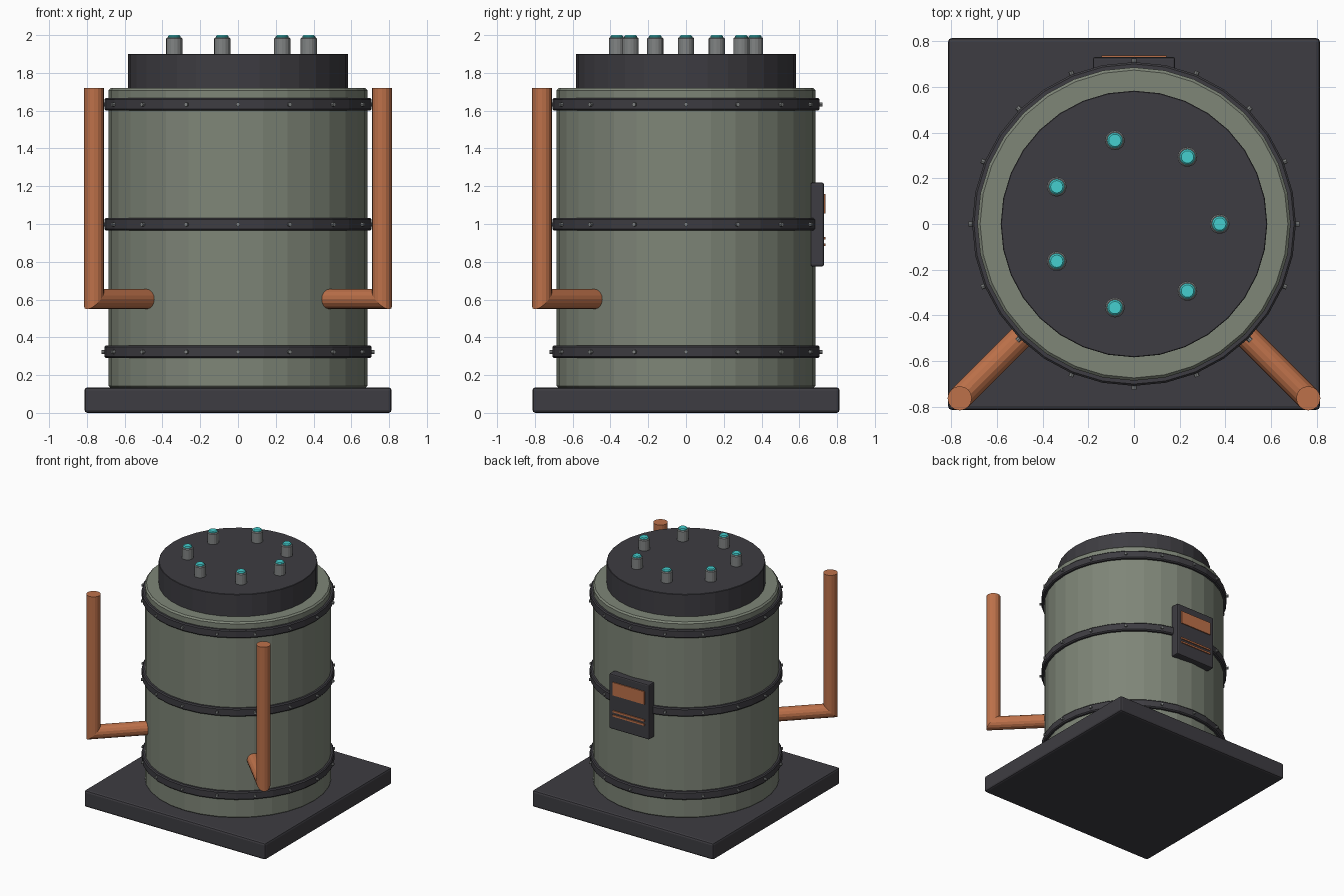
import bpy
import bmesh
from math import cos, sin, pi, radians
from mathutils import Matrix, Vector

cube = bpy.data.objects.get("Cube")
if cube:
    bpy.data.objects.remove(cube, do_unlink=True)


def material(name, rgb):
    m = bpy.data.materials.new(name)
    m.use_nodes = True
    color = (*rgb, 1)
    m.diffuse_color = color
    m.node_tree.nodes["Principled BSDF"].inputs["Base Color"].default_value = color
    return m


GREEN = material("sage green", (0.21, 0.236, 0.187))
DARK = material("charcoal", (0.048, 0.046, 0.054))
COPPER = material("copper", (0.51, 0.165, 0.068))
GREY = material("steel grey", (0.22, 0.23, 0.23))
TEAL = material("teal", (0.058, 0.62, 0.62))


def finish(name, bm, mat):
    bmesh.ops.recalc_face_normals(bm, faces=bm.faces)
    mesh = bpy.data.meshes.new(name)
    bm.to_mesh(mesh)
    bm.free()
    mesh.materials.append(mat)
    obj = bpy.data.objects.new(name, mesh)
    bpy.context.collection.objects.link(obj)
    return obj


def tube(bm, rings):
    """Skin a list of point rings and cap both ends."""
    loops = [[bm.verts.new(p) for p in ring] for ring in rings]
    n = len(loops[0])
    for a, b in zip(loops, loops[1:]):
        for i in range(n):
            j = (i + 1) % n
            bm.faces.new((a[i], a[j], b[j], b[i]))
    bm.faces.new(loops[0][::-1])
    bm.faces.new(loops[-1])


def drum(name, mat, r, z0, z1, chamfer, sides=32, at=((0, 0),)):
    """Upright cylinder with chamfered rims, repeated at each centre."""
    bm = bmesh.new()
    profile = [(r - chamfer, z0), (r, z0 + chamfer), (r, z1 - chamfer), (r - chamfer, z1)]
    angles = [2 * pi * i / sides for i in range(sides)]
    for x, y in at:
        tube(bm, [[(x + q * cos(a), y + q * sin(a), z) for a in angles] for q, z in profile])
    return finish(name, bm, mat)


def box(name, mat, lo, hi, bevel=0):
    bm = bmesh.new()
    lo, hi = Vector(lo), Vector(hi)
    bmesh.ops.create_cube(bm, size=1, matrix=Matrix.Translation((lo + hi) / 2)
                          @ Matrix.Diagonal((*(hi - lo), 1)))
    if bevel:
        bmesh.ops.bevel(bm, geom=bm.edges[:], offset=bevel, segments=2,
                        profile=0.5, affect='EDGES')
    return finish(name, bm, mat)


# Base, tank and lid
box("base_plate", DARK, (-0.813, -0.813, 0), (0.813, 0.813, 0.135), 0.016)
drum("tank_body", GREEN, 0.685, 0.13, 1.72, 0.012)
drum("lid", DARK, 0.583, 1.715, 1.9, 0.003)

# Bands with rivets
for label, z in (("lower", 0.323), ("middle", 0.998), ("upper", 1.633)):
    drum(label + "_band", DARK, 0.708, z - 0.033, z + 0.033, 0.008)
    bm = bmesh.new()
    for i in range(16):
        turn = Matrix.Rotation(2 * pi * i / 16, 4, 'Z')
        place = turn @ Matrix.Translation((0.711, 0, z)) @ Matrix.Rotation(pi / 2, 4, 'Y')
        bmesh.ops.create_cone(bm, cap_ends=True, segments=8, radius1=0.011,
                              radius2=0.011, depth=0.024, matrix=place)
    finish(label + "_rivets", bm, GREY)

# Ring of terminals on the lid
spots = [(0.375 * cos(2 * pi * i / 7), 0.375 * sin(2 * pi * i / 7)) for i in range(7)]
drum("terminal_posts", GREY, 0.043, 1.89, 1.988, 0.006, 16, spots)
drum("terminal_lights", TEAL, 0.034, 1.98, 2.0, 0.007, 16, spots)

# Elbow pipes with a mitred corner
for label, angle in (("left", -45), ("right", -135)):
    out = Vector((cos(radians(angle)), sin(radians(angle)), 0))
    side = Vector((-out.y, out.x, 0))
    up = Vector((0, 0, 1))
    reach, height, r = 1.078, 0.602, 0.053
    inner, corner, top = [], [], []
    for i in range(16):
        u, v = r * cos(pi * i / 8), r * sin(pi * i / 8)
        inner.append(side * u + out * 0.66 + up * (height - v))
        corner.append(side * u + out * (reach + v) + up * (height - v))
        top.append(side * u + out * (reach + v) + up * 1.72)
    bm = bmesh.new()
    tube(bm, [inner, corner, top])
    finish(label + "_pipe", bm, COPPER)

# Control panel on the back
box("panel", DARK, (-0.18, 0.66, 0.775), (0.18, 0.73, 1.22), 0.01)
for name, z0, z1 in (("panel_screen", 1.055, 1.16),
                     ("panel_upper_strip", 0.917, 0.931),
                     ("panel_lower_strip", 0.883, 0.897)):
    box(name, COPPER, (-0.142, 0.729, z0), (0.142, 0.738, z1))
